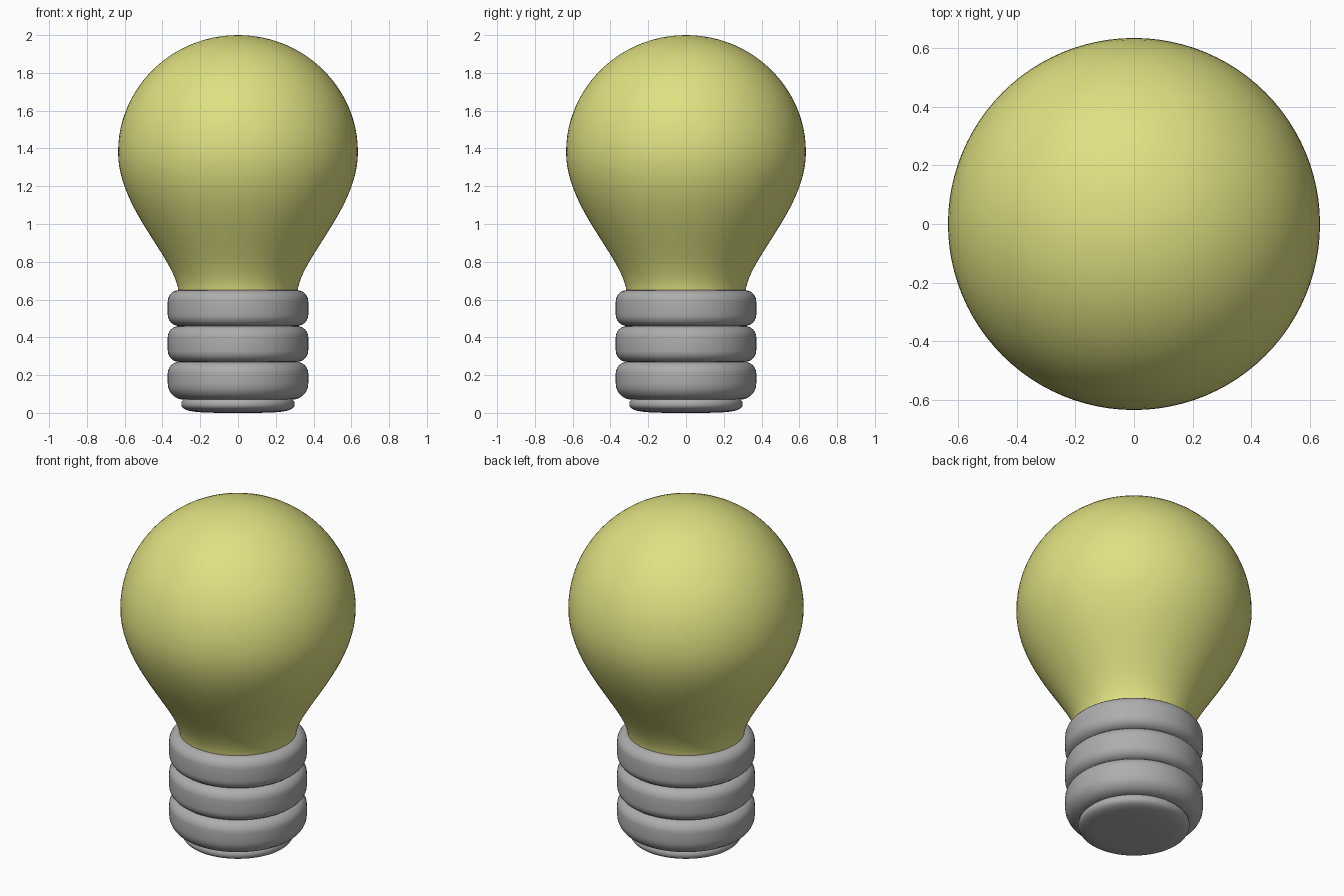
import bpy
import bmesh
import math
from mathutils import Vector
from mathutils.geometry import interpolate_bezier

cube = bpy.data.objects.get("Cube")
if cube:
    bpy.data.objects.remove(cube, do_unlink=True)

SEGMENTS = 96


def make_material(name, color):
    mat = bpy.data.materials.new(name)
    mat.use_nodes = True
    mat.diffuse_color = color
    mat.node_tree.nodes["Principled BSDF"].inputs["Base Color"].default_value = color
    return mat


def bezier(p0, h0, h1, p1, steps):
    """Points (radius, height) along one Bezier segment."""
    pts = [Vector((p[0], p[1], 0)) for p in (p0, h0, h1, p1)]
    return [(v.x, v.y) for v in interpolate_bezier(*pts, steps)]


def corner(center, rx, rz, start, steps=7):
    """Quarter ellipse in the profile plane, turning towards +z."""
    return [(center[0] + rx * math.cos(a), center[1] + rz * math.sin(a))
            for a in (start + math.pi / 2 * i / (steps - 1) for i in range(steps))]


def lathe(name, profile, mat):
    """Spin a bottom-to-top profile around the z axis."""
    bm = bmesh.new()
    verts = [bm.verts.new((r, 0, z)) for r, z in profile]
    edges = [bm.edges.new(pair) for pair in zip(verts, verts[1:])]
    bmesh.ops.spin(bm, geom=verts + edges, cent=(0, 0, 0), axis=(0, 0, 1),
                   angle=math.tau, steps=SEGMENTS, use_merge=False)
    bmesh.ops.remove_doubles(bm, verts=bm.verts, dist=0.0002)
    bmesh.ops.recalc_face_normals(bm, faces=bm.faces)
    mesh = bpy.data.meshes.new(name)
    bm.to_mesh(mesh)
    bm.free()
    mesh.materials.append(mat)
    obj = bpy.data.objects.new(name, mesh)
    bpy.context.collection.objects.link(obj)
    bpy.ops.object.select_all(action="DESELECT")
    obj.select_set(True)
    bpy.context.view_layer.objects.active = obj
    bpy.ops.object.shade_smooth_by_angle(angle=math.radians(50))
    return obj


yellow = make_material("warm yellow glass", (0.74, 0.75, 0.22, 1))
grey = make_material("grey metal", (0.42, 0.42, 0.42, 1))

# Glass: flared neck below, rounded dome above
neck = bezier((0.315, 0.64), (0.33, 0.82), (0.635, 1.08), (0.635, 1.38), 24)
dome = bezier((0.635, 1.38), (0.635, 1.722), (0.35, 2.0), (0, 2.0), 24)
lathe("glass_bulb", neck + dome[1:], yellow)

# Stacked rounded collars of the screw base
RING_RADIUS = 0.372
collars = (("lower_collar", 0.07, 0.27, 0.085),
           ("middle_collar", 0.27, 0.46, 0.06),
           ("upper_collar", 0.46, 0.65, 0.06))
for name, bottom, top, low_round in collars:
    high_round = 0.06
    lower = corner((RING_RADIUS - low_round, bottom + low_round),
                   low_round, low_round, -math.pi / 2)
    upper = corner((RING_RADIUS - high_round, top - high_round),
                   high_round, high_round, 0)
    lathe(name, [(0, bottom)] + lower + upper + [(0, top)], grey)

# Shallow contact cap with a softly domed underside
underside = bezier((0, 0), (0.2, 0), (0.3, 0.0), (0.3, 0.045), 14)
lathe("contact_cap", underside + [(0.298, 0.06), (0.285, 0.075), (0, 0.075)], grey)
